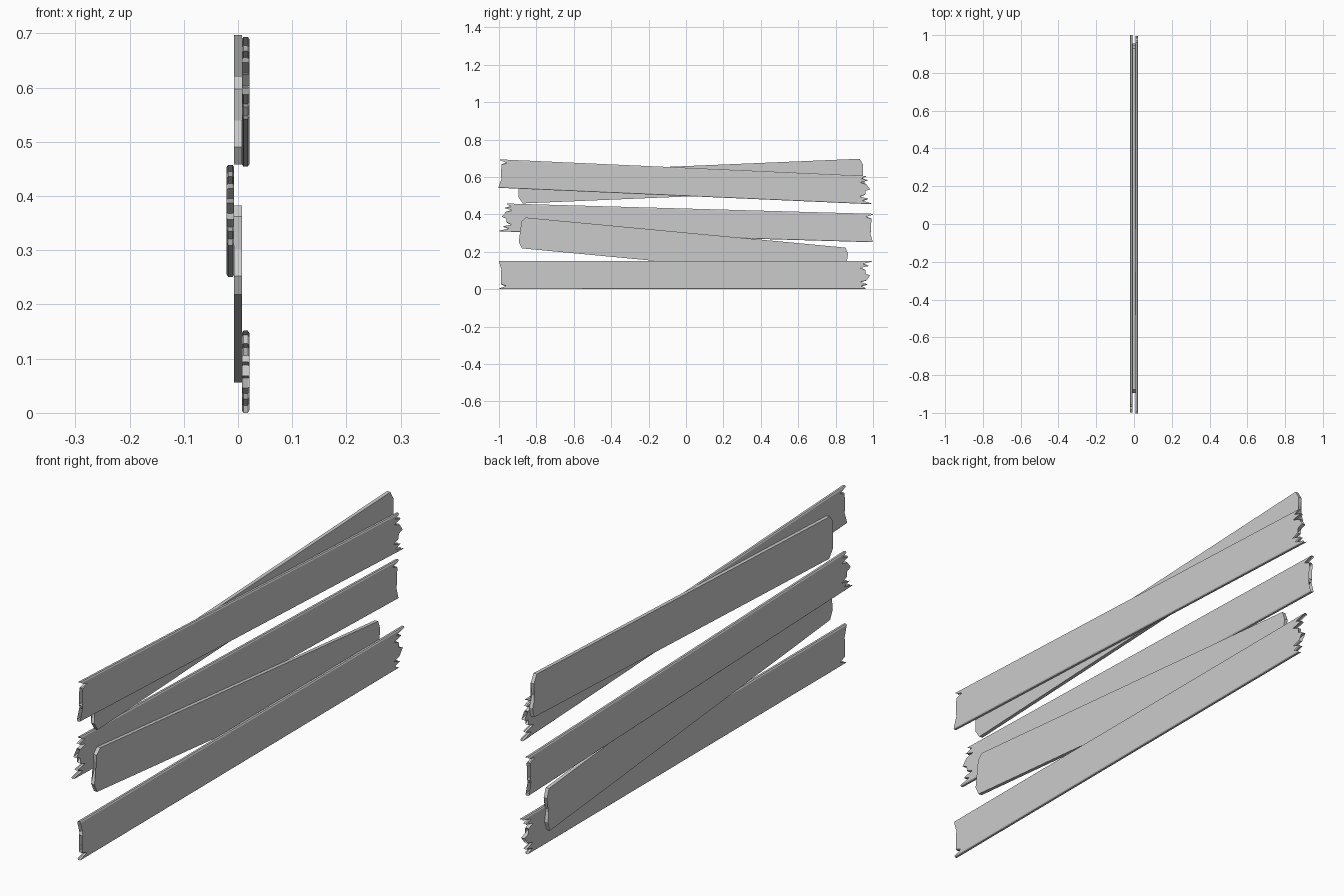
import bpy, bmesh, math
from mathutils import Matrix

if "Cube" in bpy.data.objects:
    bpy.data.objects.remove(bpy.data.objects["Cube"])

# End outlines (y, z relative to the plank middle), top to bottom
SPLIT_LEFT = [(-1.0, .076), (-.955, .068), (-.97, .052), (-.935, .045), (-.985, .03),
              (-.99, .018), (-.945, .012), (-.965, -.008), (-.925, -.012), (-.975, -.03),
              (-.94, -.04), (-.99, -.05), (-.96, -.062), (-.998, -.076)]
SPLIT_RIGHT = [(.995, .076), (.945, .063), (.975, .05), (.93, .04), (.96, .027),
               (.94, .015), (.985, -.003), (.94, -.012), (.965, -.03), (.93, -.04),
               (.97, -.052), (.935, -.062), (.96, -.074)]
WORN_LEFT = [(-.868, .083), (-.888, .06), (-.878, .0), (-.892, -.05), (-.872, -.083)]
WORN_RIGHT = [(.868, .083), (.884, .05), (.874, .0), (.888, -.045), (.878, -.083)]


def plank(name, left, right, x0, x1, y, z, slope, sy=1, sz=1, chamfer=0.0):
    """Loft the plank outline through its thickness, with chamfered long edges."""
    outline = list(reversed(left)) + right
    if chamfer:
        layers = [(x0, .94), (x0 + chamfer, 1), (x1 - chamfer, 1), (x1, .94)]
    else:
        layers = [(x0, 1), (x1, 1)]
    bm = bmesh.new()
    rings = [[bm.verts.new((x, py * sy, pz * sz * k)) for py, pz in outline]
             for x, k in layers]
    n = len(outline)
    for a, b in zip(rings, rings[1:]):
        for i in range(n):
            j = (i + 1) % n
            bm.faces.new((a[i], a[j], b[j], b[i]))
    bm.faces.new(rings[0])
    bm.faces.new(rings[-1])
    bmesh.ops.triangulate(bm, faces=[f for f in bm.faces if len(f.verts) > 4])
    bmesh.ops.recalc_face_normals(bm, faces=bm.faces)
    bm.transform(Matrix.Translation((0, y, z)) @ Matrix.Rotation(math.atan(slope), 4, 'X'))
    mesh = bpy.data.meshes.new(name)
    bm.to_mesh(mesh)
    bm.free()
    bpy.context.collection.objects.link(bpy.data.objects.new(name, mesh))


# Splintered planks: bottom and top in the outer layer, one in the inner layer
plank("bottom_plank", SPLIT_LEFT, SPLIT_RIGHT, .007, .021, 0, .076, 0, chamfer=.003)
plank("top_plank", SPLIT_LEFT, SPLIT_RIGHT, .007, .021, 0, .574, -.044, sz=-1, chamfer=.003)
plank("middle_plank", SPLIT_LEFT, SPLIT_RIGHT, -.021, -.007, 0, .356, -.029,
      sy=-1, sz=-1, chamfer=.003)

# Worn slanted planks in the centre layer
plank("lower_slanted_plank", WORN_LEFT, WORN_RIGHT, -.007, .007, -.01, .22, -.094,
      sy=.99)
plank("upper_slanted_plank", WORN_LEFT, WORN_RIGHT, -.007, .007, .03, .578, .042,
      sy=1.04, sz=.98)
